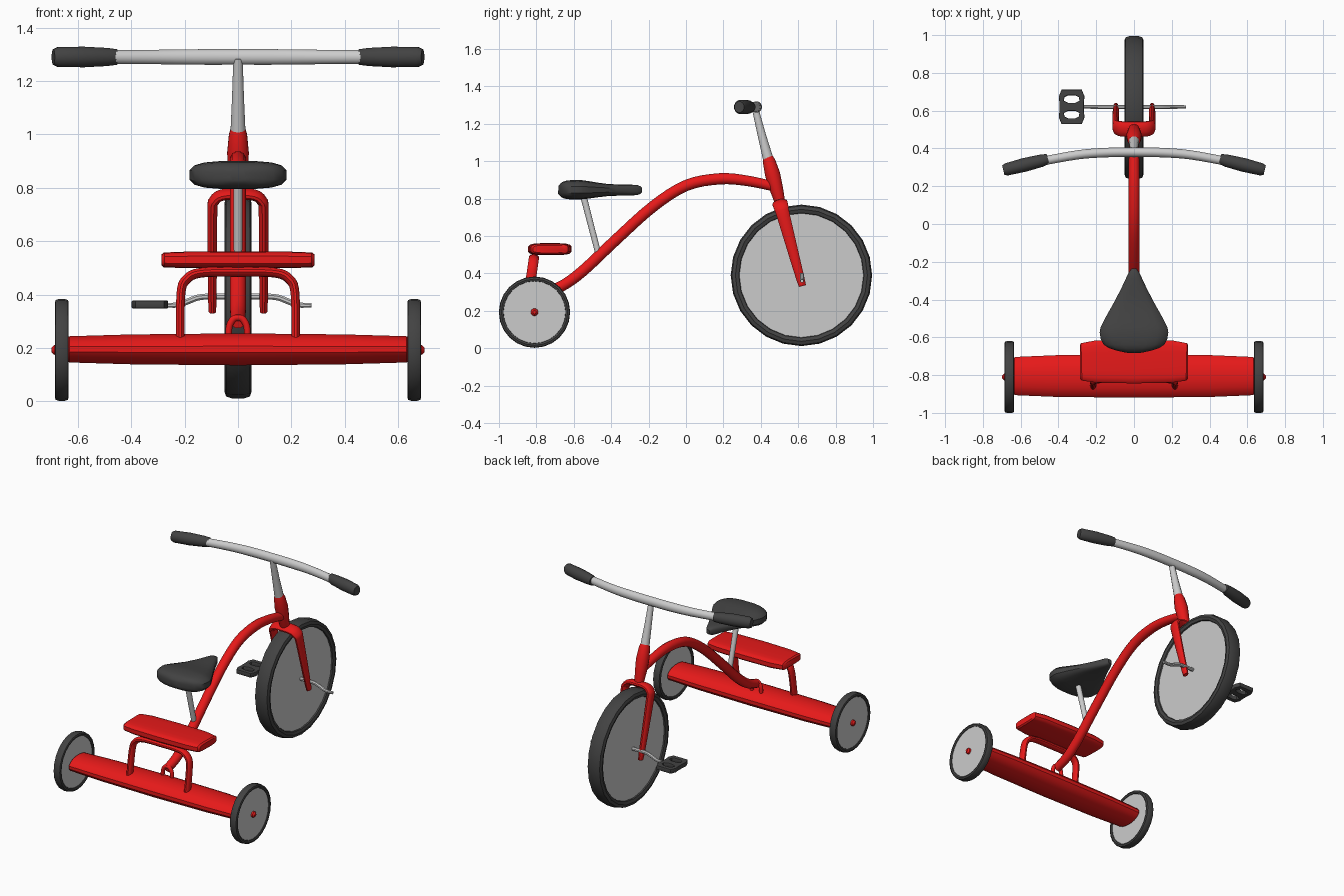
import bpy, bmesh, math
from mathutils import Vector

if "Cube" in bpy.data.objects:
    bpy.data.objects.remove(bpy.data.objects["Cube"])

def material(name, col):
    m = bpy.data.materials.new(name)
    m.diffuse_color = (*col, 1)
    m.use_nodes = True
    m.node_tree.nodes["Principled BSDF"].inputs["Base Color"].default_value = m.diffuse_color
    return m

RED = material("red_paint", (0.8, 0.01, 0.01))
DARK = material("dark_rubber", (0.055, 0.055, 0.055))

def finish(ob, mat, angle=35):
    if mat:
        ob.data.materials.append(mat)
    bpy.ops.object.select_all(action='DESELECT')
    ob.select_set(True)
    bpy.context.view_layer.objects.active = ob
    bpy.ops.object.shade_smooth_by_angle(angle=math.radians(angle))
    return ob

def smooth_path(st, n):
    # Catmull-Rom through stations, radii included
    out = []
    for i in range(len(st) - 1):
        p0, p1, p2, p3 = st[max(i - 1, 0)], st[i], st[i + 1], st[min(i + 2, len(st) - 1)]
        for k in range(n):
            t = k / n
            out.append([0.5 * (2 * b + (c - a) * t + (2 * a - 5 * b + 4 * c - d) * t * t
                        + (3 * b - a - 3 * c + d) * t ** 3) for a, b, c, d in zip(p0, p1, p2, p3)])
    return out + [st[-1]]

def sweep(name, stations, side, mat=None, sides=12, n=1, e=1.0, closed=False):
    """Loft (super)ellipses along a planar path; station = x, y, z, in-plane radius, radius along side."""
    st = [list(s) + [s[3]] if len(s) == 4 else list(s) for s in stations]
    if n > 1:
        st = smooth_path(st, n)
    side = Vector(side).normalized()
    pts = [Vector(s[:3]) for s in st]
    bm, rings, N = bmesh.new(), [], len(st)
    for i, s in enumerate(st):
        a = pts[i - 1] if closed else pts[max(i - 1, 0)]
        b = pts[(i + 1) % N] if closed else pts[min(i + 1, N - 1)]
        nrm = side.cross((b - a).normalized()).normalized()
        ring = []
        for k in range(sides):
            t = 2 * math.pi * (k + 0.5) / sides
            c, w = math.cos(t), math.sin(t)
            c, w = math.copysign(abs(c) ** e, c), math.copysign(abs(w) ** e, w)
            ring.append(bm.verts.new(pts[i] + nrm * s[3] * c + side * s[4] * w))
        rings.append(ring)
    for i in range(N if closed else N - 1):
        r, q = rings[i], rings[(i + 1) % N]
        for k in range(sides):
            bm.faces.new((r[k], r[(k + 1) % sides], q[(k + 1) % sides], q[k]))
    if not closed:
        bm.faces.new(rings[0])
        bm.faces.new(rings[-1])
    bmesh.ops.recalc_face_normals(bm, faces=bm.faces)
    me = bpy.data.meshes.new(name)
    bm.to_mesh(me)
    bm.free()
    ob = bpy.data.objects.new(name, me)
    bpy.context.collection.objects.link(ob)
    return finish(ob, mat)

def mirrored(half):
    # left half ending on x = 0, completed to the right
    return half + [(-s[0], *s[1:]) for s in reversed(half[:-1])]

X, Y, Z = (1, 0, 0), (0, 1, 0), (0, 0, 1)

def wheel(name, x, y, z, r, thick, half_w, disc_w, seg=24):
    mid = r - thick
    circle = [(x, y + mid * math.cos(2 * math.pi * k / seg), z + mid * math.sin(2 * math.pi * k / seg),
               thick, half_w) for k in range(seg)]
    sweep(name + "_tyre", circle, X, DARK, sides=10, e=0.65, closed=True)
    sweep(name + "_disc", [(x - disc_w, y, z, mid), (x + disc_w, y, z, mid)], Y, sides=seg)

# Wheels and rear hub caps
wheel("front_wheel", 0, 0.617, 0.39, 0.379, 0.026, 0.051, 0.036)
for sx, tag in ((-1, "left"), (1, "right")):
    wheel("rear_wheel_" + tag, sx * 0.66, -0.81, 0.193, 0.191, 0.014, 0.026, 0.019)
    sweep("hub_cap_" + tag, [(sx * 0.67, -0.81, 0.193, 0.021), (sx * 0.688, -0.81, 0.193, 0.019),
                             (sx * 0.698, -0.81, 0.193, 0.009)], Z, RED)

# Rear axle beam
sweep("rear_axle", mirrored([(-0.64, -0.805, 0.195, 0.085, 0.043), (-0.632, -0.805, 0.195, 0.103, 0.05),
                             (-0.4, -0.805, 0.195, 0.113, 0.057), (0, -0.805, 0.195, 0.116, 0.061)]),
      Z, RED, sides=16)

# Rear step and its hoop
sweep("step", mirrored([(-0.287, -0.73, 0.53, 0.088, 0.02), (-0.278, -0.73, 0.53, 0.1, 0.028),
                        (-0.2, -0.728, 0.53, 0.113, 0.031), (0, -0.728, 0.53, 0.117, 0.032)]),
      Z, RED, sides=16, e=0.5)
sweep("step_hoop", mirrored([(-0.216, -0.85, 0.23, 0.017, 0.028), (-0.214, -0.825, 0.40, 0.017, 0.028),
                             (-0.195, -0.817, 0.455, 0.018, 0.028), (-0.14, -0.813, 0.482, 0.018, 0.028),
                             (0, -0.812, 0.485, 0.018, 0.028)]), (0, 1, -0.14), RED, n=4)

# Frame tube and small bracket on the axle
sweep("frame_tube", [(0, -0.755, 0.3, 0.028), (0, -0.66, 0.335, 0.03), (0, -0.55, 0.415, 0.031),
                     (0, -0.38, 0.575, 0.031), (0, -0.18, 0.755, 0.031), (0, 0, 0.87, 0.031),
                     (0, 0.18, 0.906, 0.031), (0, 0.33, 0.895, 0.029), (0, 0.47, 0.865, 0.027)],
      X, RED, n=4)
sweep("frame_bracket", mirrored([(-0.035, -0.755, 0.235, 0.012), (-0.033, -0.755, 0.28, 0.013),
                                 (-0.018, -0.755, 0.308, 0.013), (0, -0.755, 0.314, 0.013)]), Y, RED, n=3)

# Seat and post
sweep("seat_post", [(0, -0.465, 0.49, 0.016), (0, -0.55, 0.82, 0.018)], X)
sweep("seat", [(0, -0.683, 0.846, 0.02, 0.03), (0, -0.668, 0.846, 0.038, 0.1), (0, -0.638, 0.847, 0.05, 0.163),
               (0, -0.575, 0.848, 0.053, 0.184), (0, -0.52, 0.847, 0.047, 0.166), (0, -0.42, 0.846, 0.033, 0.11),
               (0, -0.33, 0.846, 0.03, 0.063), (0, -0.26, 0.846, 0.027, 0.03), (0, -0.236, 0.846, 0.014, 0.012)],
      X, DARK, sides=16, n=2, e=0.65)

# Steering: head tube, stem, fork
sweep("head_tube", [(0, 0.508, 0.76, 0.026), (0, 0.5, 0.79, 0.03), (0, 0.484, 0.85, 0.037),
                    (0, 0.463, 0.93, 0.042), (0, 0.444, 1.0, 0.035), (0, 0.438, 1.022, 0.028)], X, RED)
sweep("stem", [(0, 0.44, 1.01, 0.029), (0, 0.405, 1.14, 0.023), (0, 0.369, 1.285, 0.018)], X)
sweep("fork", mirrored([(-0.096, 0.624, 0.335, 0.01, 0.017), (-0.096, 0.612, 0.37, 0.016, 0.023),
                        (-0.096, 0.523, 0.7, 0.019, 0.036), (-0.09, 0.51, 0.75, 0.02, 0.04),
                        (-0.06, 0.503, 0.773, 0.02, 0.042), (0, 0.502, 0.777, 0.02, 0.042)]),
      (0, 0.965, 0.26), RED, n=3)

# Handlebar and grips
sweep("handlebar", mirrored([(-0.5, 0.33, 1.29, 0.024, 0.026), (-0.3, 0.366, 1.29, 0.025, 0.028),
                             (-0.15, 0.378, 1.29, 0.026, 0.03), (0, 0.38, 1.29, 0.026, 0.03)]), Z, n=4)
for sx, tag in ((-1, "left"), (1, "right")):
    sweep("grip_" + tag, [(sx * 0.455, 0.345, 1.29, 0.028, 0.03), (sx * 0.49, 0.335, 1.29, 0.034, 0.035),
                          (sx * 0.58, 0.313, 1.29, 0.038, 0.04), (sx * 0.675, 0.289, 1.29, 0.034, 0.038),
                          (sx * 0.692, 0.285, 1.29, 0.027, 0.03)], Z, DARK)

# Crank
sweep("crank", mirrored([(-0.275, 0.62, 0.36, 0.009), (-0.22, 0.62, 0.362, 0.011), (-0.18, 0.62, 0.378, 0.012),
                         (-0.13, 0.62, 0.392, 0.012), (0, 0.62, 0.392, 0.012)]), Y, n=3, sides=8)

# Pedal: flat outline with two openings
cu = bpy.data.curves.new("pedal", 'CURVE')
cu.dimensions, cu.fill_mode = '2D', 'BOTH'
cu.extrude, cu.bevel_depth, cu.bevel_resolution = 0.01, 0.005, 1
quarter = [(0.06, 0.025), (0.063, 0.055), (0.05, 0.086)]
outline = quarter + [(-x, y) for x, y in reversed(quarter)]
outline += [(-x, -y) for x, y in outline]
hole = [(-0.047, 0.03), (-0.02, 0.016), (0.02, 0.016), (0.047, 0.03), (0.042, 0.055), (0.02, 0.066),
        (-0.02, 0.066), (-0.042, 0.055)]
for loop in (outline, hole, [(x, -y) for x, y in hole]):
    sp = cu.splines.new('POLY')
    sp.points.add(len(loop) - 1)
    for p, (x, y) in zip(sp.points, loop):
        p.co = (x, y, 0, 1)
    sp.use_cyclic_u = True
pedal = bpy.data.objects.new("pedal", cu)
pedal.location = (-0.33, 0.62, 0.363)
bpy.context.collection.objects.link(pedal)
bpy.ops.object.select_all(action='DESELECT')
pedal.select_set(True)
bpy.context.view_layer.objects.active = pedal
bpy.ops.object.convert(target='MESH')
finish(bpy.context.view_layer.objects.active, DARK)
